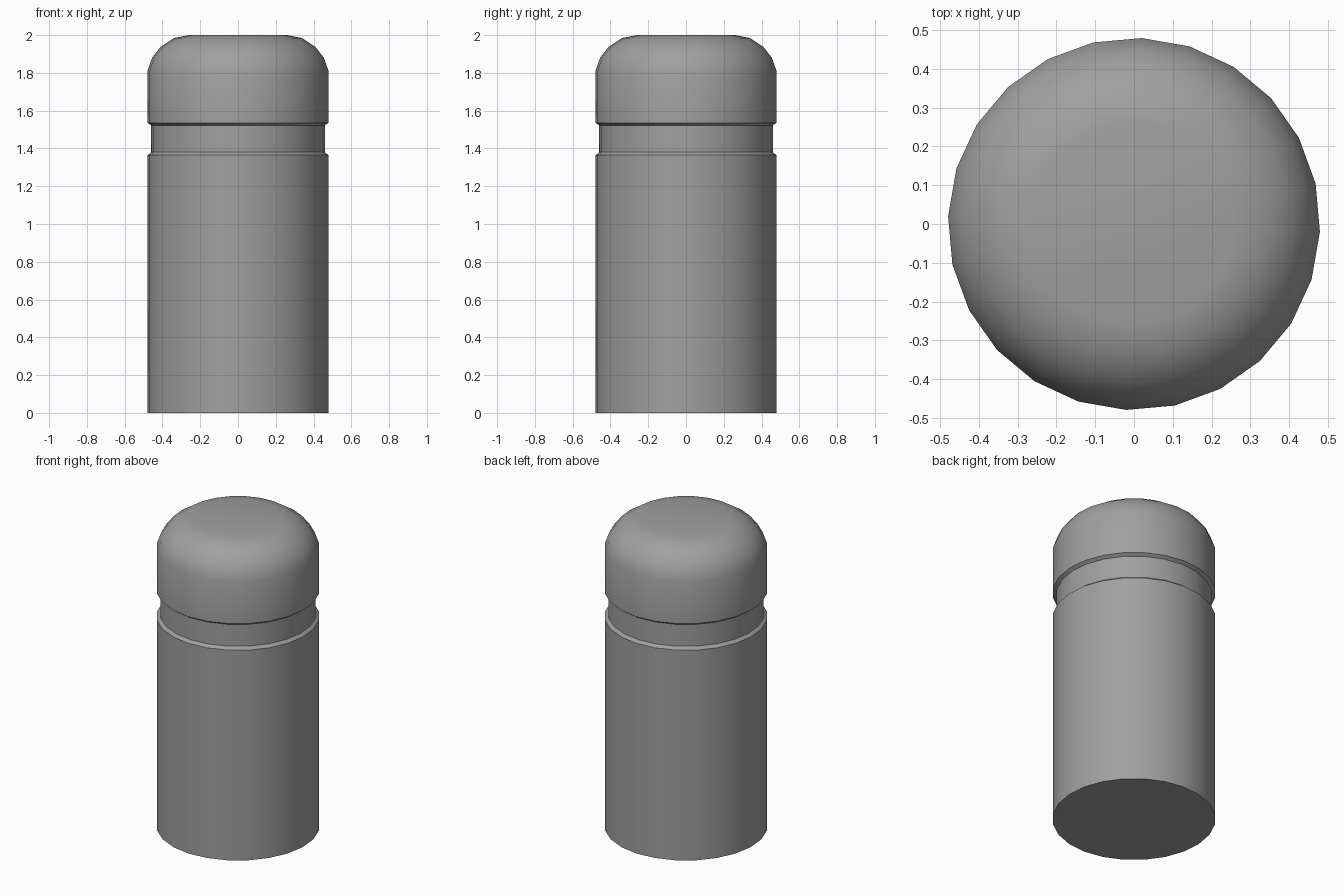
import bpy
import bmesh
import math

cube = bpy.data.objects.get("Cube")
if cube:
    bpy.data.objects.remove(cube, do_unlink=True)

SIDES = 24
TURN = math.radians(-2.4)
RADIUS = 0.48
NECK = 0.46

grey = bpy.data.materials.new("mid grey")
grey.use_nodes = True
colour = (0.35, 0.35, 0.35, 1)
grey.diffuse_color = colour
grey.node_tree.nodes["Principled BSDF"].inputs["Base Color"].default_value = colour


def lathe(name, profile, close_bottom=False, close_top=False):
    """Turn (radius, height) points about z, optionally closing the ends."""
    bm = bmesh.new()
    rings = []
    for r, z in profile:
        angles = [TURN + math.tau * i / SIDES for i in range(SIDES)]
        rings.append([bm.verts.new((r * math.cos(a), r * math.sin(a), z)) for a in angles])
    for low, high in zip(rings, rings[1:]):
        for i in range(SIDES):
            j = (i + 1) % SIDES
            bm.faces.new((low[i], low[j], high[j], high[i]))
    if close_bottom:
        bm.faces.new(rings[0][::-1])
    if close_top:
        bm.faces.new(rings[-1])
    mesh = bpy.data.meshes.new(name)
    bm.to_mesh(mesh)
    bm.free()
    mesh.materials.append(grey)
    obj = bpy.data.objects.new(name, mesh)
    bpy.context.collection.objects.link(obj)
    bpy.ops.object.select_all(action="DESELECT")
    obj.select_set(True)
    bpy.context.view_layer.objects.active = obj
    bpy.ops.object.shade_smooth_by_angle(angle=math.radians(30))
    return obj


# Straight body with a small sloped shoulder
lathe("body", [(RADIUS, 0), (RADIUS, 1.364), (NECK, 1.38)], close_bottom=True)

# Recessed neck between body and cap
lathe("neck", [(NECK, 1.38), (NECK, 1.522)])

# Cap with a sloped lower lip and a rounded crown
lathe("cap", [(NECK, 1.522), (RADIUS, 1.536), (RADIUS, 1.81), (0.455, 1.88),
              (0.41, 1.938), (0.338, 1.985), (0.26, 2.0)], close_top=True)
